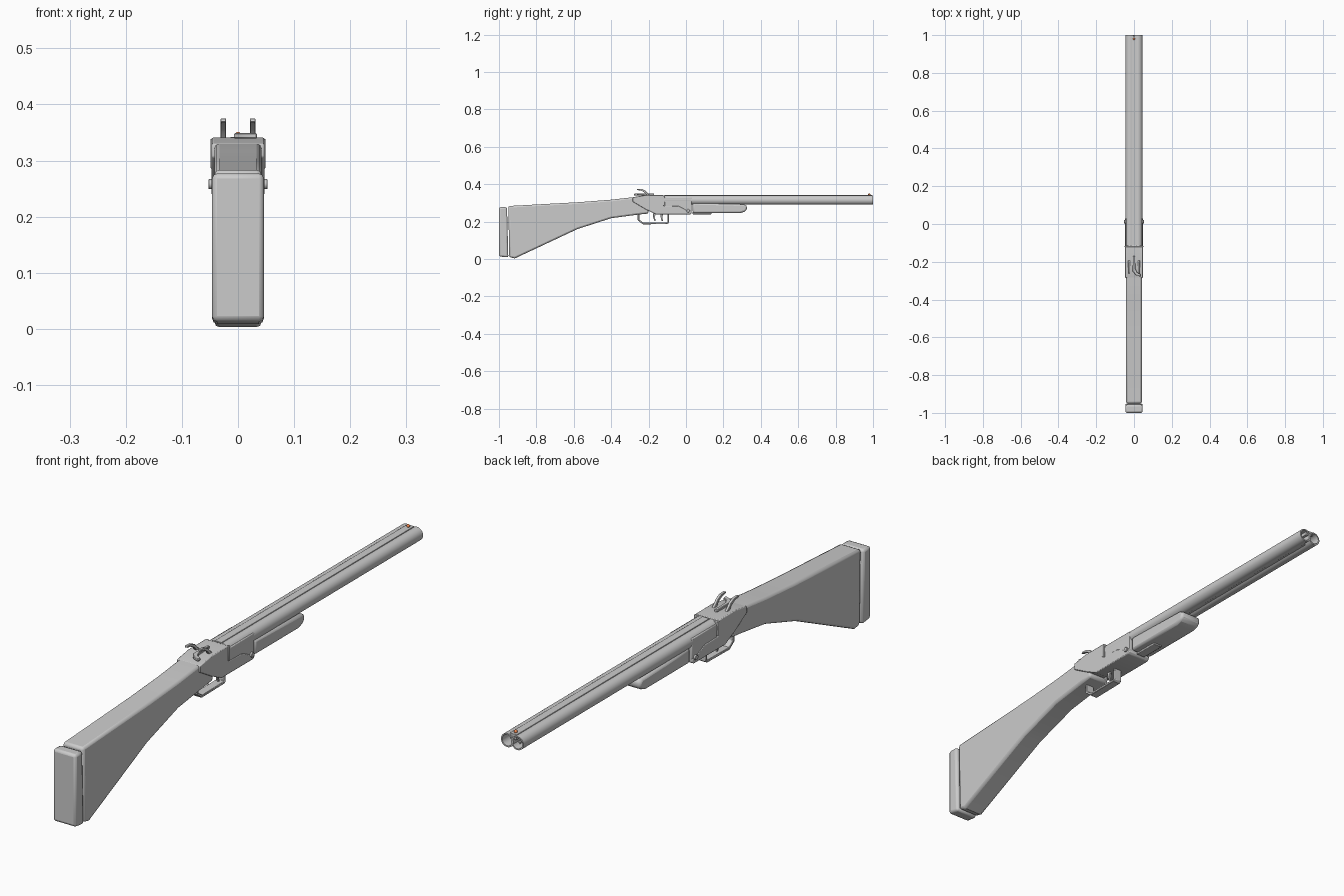
import bpy, bmesh, math
from mathutils import Matrix

if "Cube" in bpy.data.objects:
    bpy.data.objects.remove(bpy.data.objects["Cube"])


def finish(name, bm, bevel=0.0, segments=2, smooth=True):
    bmesh.ops.recalc_face_normals(bm, faces=bm.faces)
    mesh = bpy.data.meshes.new(name)
    bm.to_mesh(mesh)
    bm.free()
    ob = bpy.data.objects.new(name, mesh)
    bpy.context.collection.objects.link(ob)
    if bevel:
        mod = ob.modifiers.new("bevel", 'BEVEL')
        mod.width = bevel
        mod.segments = segments
        mod.limit_method = 'ANGLE'
        mod.angle_limit = math.radians(40)
    if smooth:
        bpy.ops.object.select_all(action='DESELECT')
        ob.select_set(True)
        bpy.context.view_layer.objects.active = ob
        bpy.ops.object.shade_smooth_by_angle(angle=math.radians(35))
    return ob


def profile(name, pts, x0, x1, bevel=0.0, segments=2):
    """Side outline (y, z) extruded from x0 to x1."""
    bm = bmesh.new()
    face = bm.faces.new([bm.verts.new((x0, y, z)) for y, z in pts])
    ext = bmesh.ops.extrude_face_region(bm, geom=[face])
    for v in ext["geom"]:
        if isinstance(v, bmesh.types.BMVert):
            v.co.x = x1
    return finish(name, bm, bevel, segments)


def box(name, xs, ys, zs, bevel=0.0):
    pts = [(ys[0], zs[0]), (ys[1], zs[0]), (ys[1], zs[1]), (ys[0], zs[1])]
    return profile(name, pts, xs[0], xs[1], bevel)


def lathe(name, rings, cx, cz, n=24):
    """Rings of (y, radius) around the y axis, both ends capped."""
    bm = bmesh.new()
    loops = []
    for y, r in rings:
        loops.append([bm.verts.new((cx + r * math.cos(2 * math.pi * i / n), y,
                                    cz + r * math.sin(2 * math.pi * i / n))) for i in range(n)])
    for a, b in zip(loops, loops[1:]):
        for i in range(n):
            j = (i + 1) % n
            bm.faces.new((a[i], a[j], b[j], b[i]))
    bm.faces.new(loops[0])
    bm.faces.new(loops[-1])
    return finish(name, bm)


# Stock and butt pad
profile("stock", [(-0.95, 0.283), (-0.567, 0.304), (-0.40, 0.317), (-0.285, 0.330), (-0.20, 0.330),
                  (-0.20, 0.243), (-0.25, 0.238), (-0.40, 0.218), (-0.58, 0.160), (-0.915, 0.003),
                  (-0.945, 0.010)], -0.042, 0.042, 0.009)
profile("butt_pad", [(-1.0, 0.014), (-0.95, 0.008), (-0.957, 0.277), (-1.0, 0.277)],
        -0.046, 0.046, 0.009)

# Receiver with stepped front
profile("receiver", [(-0.285, 0.330), (-0.22, 0.341), (-0.12, 0.341), (-0.12, 0.284), (-0.04, 0.283),
                     (-0.01, 0.268), (0.005, 0.258), (0.03, 0.258), (0.03, 0.245), (0.022, 0.238),
                     (-0.16, 0.238), (-0.215, 0.265), (-0.285, 0.306)], -0.047, 0.047, 0.003)
box("barrel_block", (-0.045, 0.045), (-0.114, 0.030), (0.245, 0.330), 0.003)
box("breech_face", (-0.049, 0.049), (-0.124, -0.114), (0.286, 0.339), 0.002)

# Barrels, ribs and bead sight
for side, s in (("left", -1), ("right", 1)):
    lathe(side + "_barrel", [(-0.115, 0.025), (1.0, 0.025), (1.0, 0.020), (0.5, 0.020)],
          s * 0.0205, 0.315)
box("top_rib", (-0.014, 0.014), (-0.115, 0.995), (0.322, 0.342), 0.001)
box("under_rib", (-0.010, 0.010), (0.0, 0.97), (0.296, 0.304))
bm = bmesh.new()
bmesh.ops.create_uvsphere(bm, u_segments=12, v_segments=8, radius=0.006,
                          matrix=Matrix.Translation((0, 0.98, 0.345)))
bead = finish("bead_sight", bm)
mat = bpy.data.materials.new("bead_orange")
mat.diffuse_color = (0.9, 0.25, 0.08, 1)
mat.use_nodes = True
mat.node_tree.nodes["Principled BSDF"].inputs["Base Color"].default_value = mat.diffuse_color
bead.data.materials.append(mat)

# Fore-end and its iron
profile("fore_end", [(0.036, 0.245), (0.29, 0.245), (0.318, 0.254), (0.328, 0.272), (0.322, 0.285),
                     (0.310, 0.292), (0.17, 0.296), (0.036, 0.300)], -0.043, 0.043, 0.009)
box("fore_end_plate", (-0.018, 0.018), (0.036, 0.135), (0.239, 0.252), 0.002)

# Hinge pin
bm = bmesh.new()
bmesh.ops.create_cone(bm, cap_ends=True, segments=16, radius1=0.009, radius2=0.009, depth=0.105,
                      matrix=Matrix.Translation((0, 0.012, 0.258)) @ Matrix.Rotation(math.pi / 2, 4, 'Y'))
finish("hinge_pin", bm, 0.001, 1)

# Hammers
for side, s in (("left", -1), ("right", 1)):
    profile(side + "_hammer", [(-0.205, 0.335), (-0.218, 0.352), (-0.238, 0.365), (-0.262, 0.369),
                               (-0.260, 0.375), (-0.236, 0.374), (-0.215, 0.364), (-0.207, 0.354),
                               (-0.186, 0.335)], s * 0.026 - 0.005, s * 0.026 + 0.005, 0.001, 1)

# Top lever, bent towards the right
bm = bmesh.new()
outline = [(-0.006, -0.170), (0.006, -0.170), (0.007, -0.235), (0.016, -0.254), (0.034, -0.264),
           (0.034, -0.278), (0.010, -0.271), (-0.007, -0.250)]
face = bm.faces.new([bm.verts.new((x, y, 0.339)) for x, y in outline])
ext = bmesh.ops.extrude_face_region(bm, geom=[face])
for v in ext["geom"]:
    if isinstance(v, bmesh.types.BMVert):
        v.co.z = 0.349
finish("top_lever", bm, 0.002, 1)

# Trigger guard as one bent strip
profile("trigger_guard", [(-0.258, 0.245), (-0.258, 0.206), (-0.230, 0.185), (-0.100, 0.187),
                          (-0.092, 0.193), (-0.092, 0.242), (-0.100, 0.242), (-0.100, 0.196),
                          (-0.227, 0.194), (-0.249, 0.210), (-0.249, 0.245)], -0.016, 0.016, 0.0015, 1)

# Two triggers
for name, x, y in (("rear_trigger", -0.008, -0.170), ("front_trigger", 0.008, -0.130)):
    profile(name, [(y - 0.006, 0.242), (y - 0.006, 0.225), (y, 0.204), (y + 0.007, 0.202),
                   (y + 0.004, 0.225), (y + 0.008, 0.242)], x - 0.004, x + 0.004, 0.001, 1)
